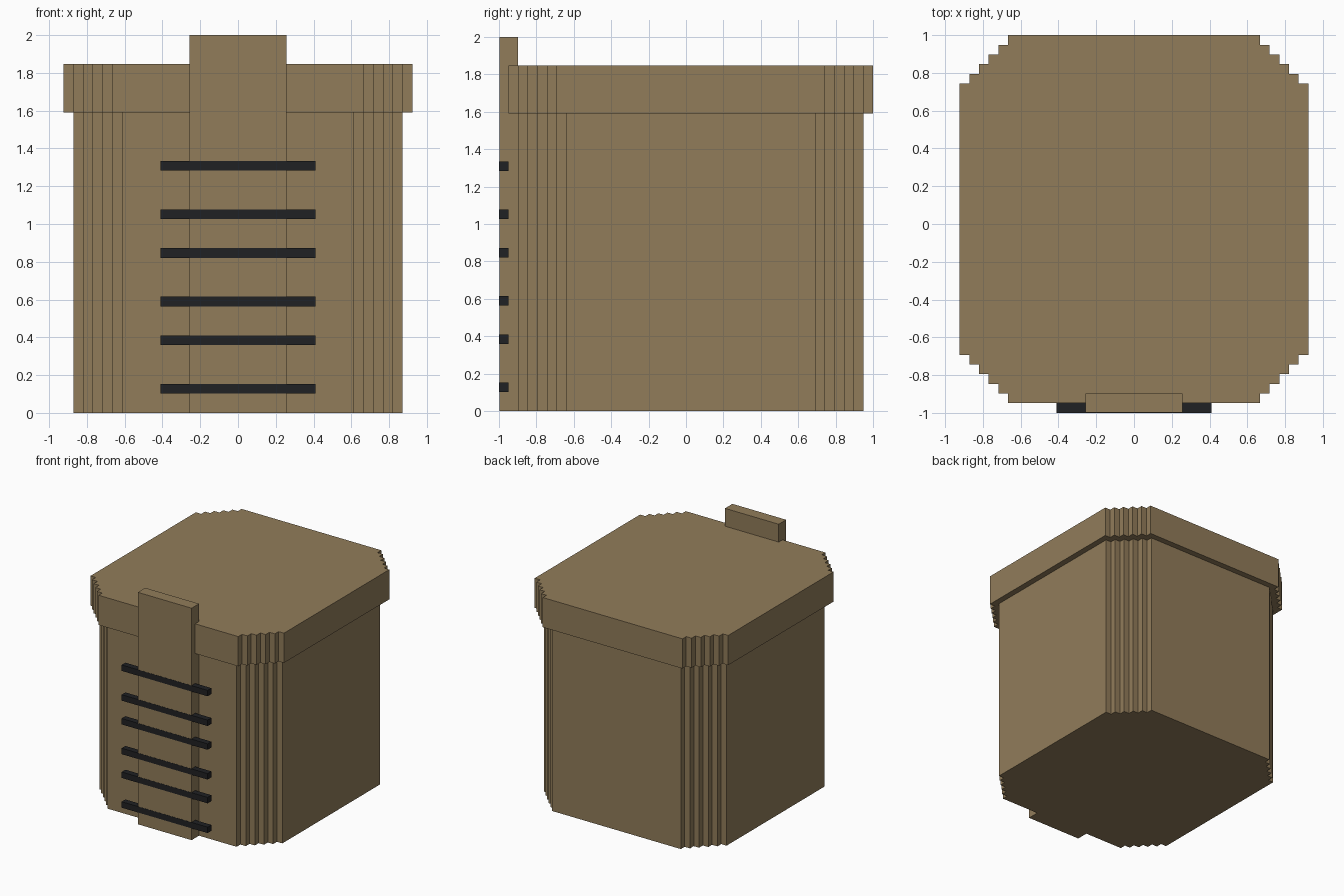
import bpy
import bmesh

U = 2 / 39       # edge of one block
STEPS = 5        # stair steps on each corner

if "Cube" in bpy.data.objects:
    bpy.data.objects.remove(bpy.data.objects["Cube"], do_unlink=True)


def make_material(name, colour):
    mat = bpy.data.materials.new(name)
    mat.use_nodes = True
    mat.diffuse_color = (*colour, 1)
    mat.node_tree.nodes["Principled BSDF"].inputs["Base Color"].default_value = (*colour, 1)
    return mat


def stepped_outline(half_x, half_y, mid_y):
    """Rectangle outline with stair-stepped corners, counter-clockwise."""
    corner = []
    for i in range(STEPS + 1):
        x, y = half_x - i, half_y - STEPS + i
        corner.append((x, y))
        if i < STEPS:
            corner.append((x - 1, y))
    flip = corner[::-1]
    outline = (corner + [(-x, y) for x, y in flip]
               + [(-x, -y) for x, y in corner] + [(x, -y) for x, y in flip])
    return [(x, y + mid_y) for x, y in outline]


def prism(name, outline, z0, z1, mat):
    """Extrude a flat outline, given in blocks, from z0 to z1."""
    bm = bmesh.new()
    base = bm.faces.new([bm.verts.new((x * U, y * U, z0 * U)) for x, y in outline])
    top = bmesh.ops.extrude_face_region(bm, geom=[base])["geom"]
    verts = [g for g in top if isinstance(g, bmesh.types.BMVert)]
    bmesh.ops.translate(bm, vec=(0, 0, (z1 - z0) * U), verts=verts)
    bmesh.ops.recalc_face_normals(bm, faces=bm.faces)
    mesh = bpy.data.meshes.new(name)
    bm.to_mesh(mesh)
    bm.free()
    mesh.materials.append(mat)
    obj = bpy.data.objects.new(name, mesh)
    bpy.context.collection.objects.link(obj)
    return obj


def strip(half_x, y0, y1):
    return [(-half_x, y0), (half_x, y0), (half_x, y1), (-half_x, y1)]


tan = make_material("tan", (0.283, 0.202, 0.102))
black = make_material("charcoal", (0.0144, 0.0152, 0.0168))

# Main body and overhanging lid
prism("body", stepped_outline(17, 18, 0.5), 0, 31, tan)
prism("lid", stepped_outline(18, 19, 0.5), 31, 36, tan)

# Upright post on the front, rising above the lid
prism("front_post", strip(5, -19.47, -17.5), 0, 39, tan)

# Dark rungs across the post
for n, z in enumerate((2, 7, 11, 16, 20, 25), 1):
    prism(f"rung_{n}", strip(8, -19.5, -18.5), z, z + 1, black)
